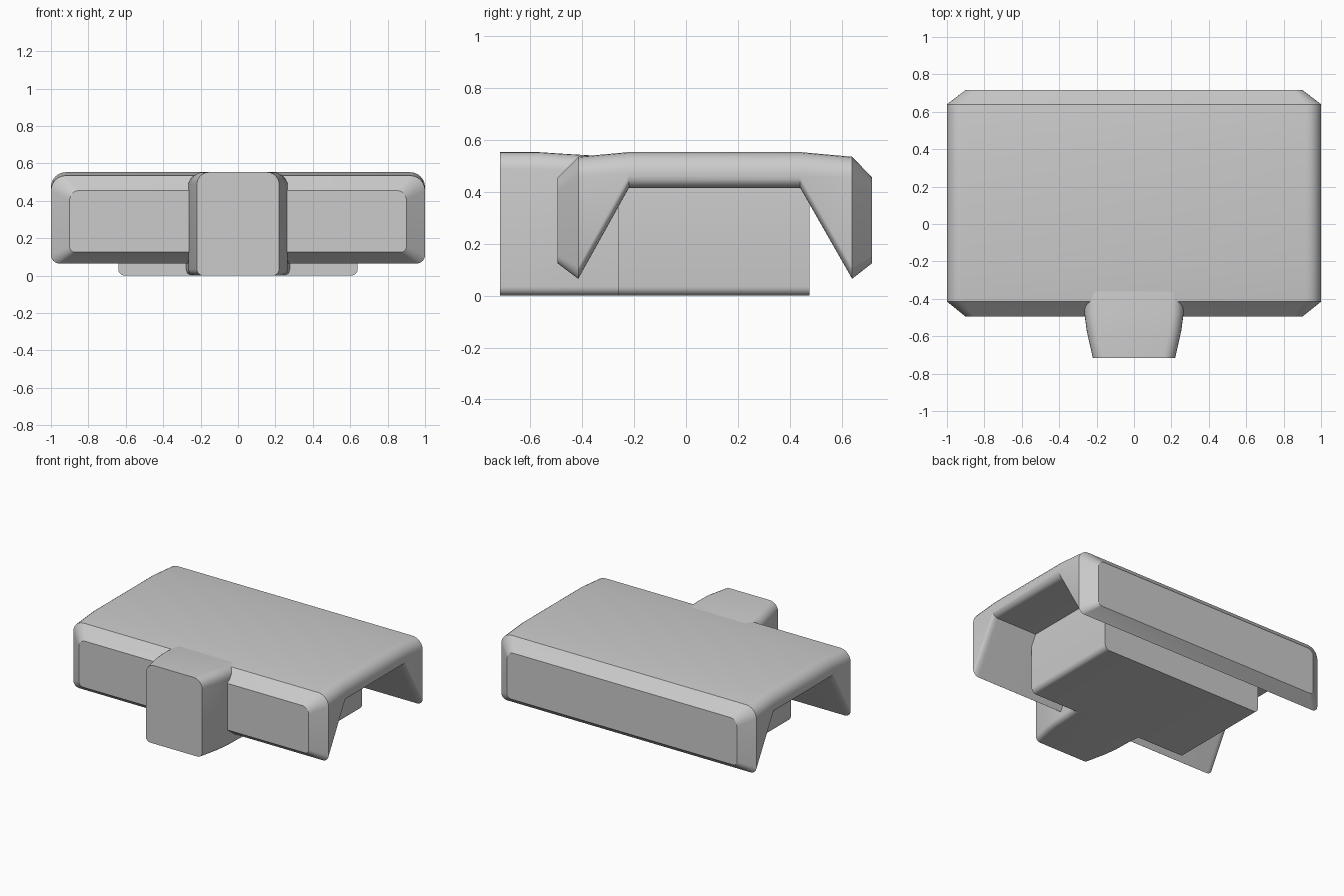
import bpy, bmesh
from math import pi, sin, cos, radians

if "Cube" in bpy.data.objects:
    bpy.data.objects.remove(bpy.data.objects["Cube"])

STEPS = 6


def section(y, hw, z0, z1, r_top, r_low):
    """Rounded rectangle in the XZ plane at depth y."""
    corners = [(hw, z1, r_top, -1, -1, 0), (-hw, z1, r_top, 1, -1, 1),
               (-hw, z0, r_low, 1, 1, 2), (hw, z0, r_low, -1, 1, 3)]
    pts = []
    for x, z, r, sx, sz, q in corners:
        for i in range(STEPS + 1):
            a = (q + i / STEPS) * pi / 2
            pts.append((x + sx * r + r * cos(a), y, z + sz * r + r * sin(a)))
    return pts


def loft(name, sections):
    """Skin a row of sections and close both ends."""
    bm = bmesh.new()
    rings = [[bm.verts.new(p) for p in section(*s)] for s in sections]
    n = len(rings[0])
    for a, b in zip(rings, rings[1:]):
        for i in range(n):
            j = (i + 1) % n
            bm.faces.new((a[i], a[j], b[j], b[i]))
    bm.faces.new(rings[0])
    bm.faces.new(rings[-1])
    bmesh.ops.recalc_face_normals(bm, faces=bm.faces)
    mesh = bpy.data.meshes.new(name)
    bm.to_mesh(mesh)
    bm.free()
    ob = bpy.data.objects.new(name, mesh)
    bpy.context.collection.objects.link(ob)
    bpy.ops.object.select_all(action='DESELECT')
    ob.select_set(True)
    bpy.context.view_layer.objects.active = ob
    bpy.ops.object.shade_smooth_by_angle(angle=radians(33))
    return ob


# Cover: flat slab in the middle, wedge-shaped walls hanging front and back
loft("cover", [
    (-0.495, 0.90, 0.125, 0.455, 0.05, 0.03),
    (-0.415, 1.00, 0.065, 0.535, 0.08, 0.045),
    (-0.22, 1.00, 0.415, 0.553, 0.08, 0.045),
    (0.44, 1.00, 0.415, 0.553, 0.08, 0.045),
    (0.64, 1.00, 0.065, 0.535, 0.08, 0.045),
    (0.717, 0.90, 0.125, 0.455, 0.05, 0.03),
])

# Body block under the cover
loft("body", [
    (-0.26, 0.64, 0.0, 0.43, 0.002, 0.035),
    (0.475, 0.64, 0.0, 0.43, 0.002, 0.035),
])

# Tongue sticking out through the front wall
loft("tongue", [
    (-0.717, 0.22, 0.0, 0.553, 0.065, 0.035),
    (-0.57, 0.253, 0.0, 0.553, 0.065, 0.035),
    (-0.48, 0.265, 0.0, 0.547, 0.065, 0.035),
    (-0.36, 0.268, 0.0, 0.54, 0.065, 0.035),
    (-0.25, 0.278, 0.0, 0.53, 0.065, 0.035),
])
